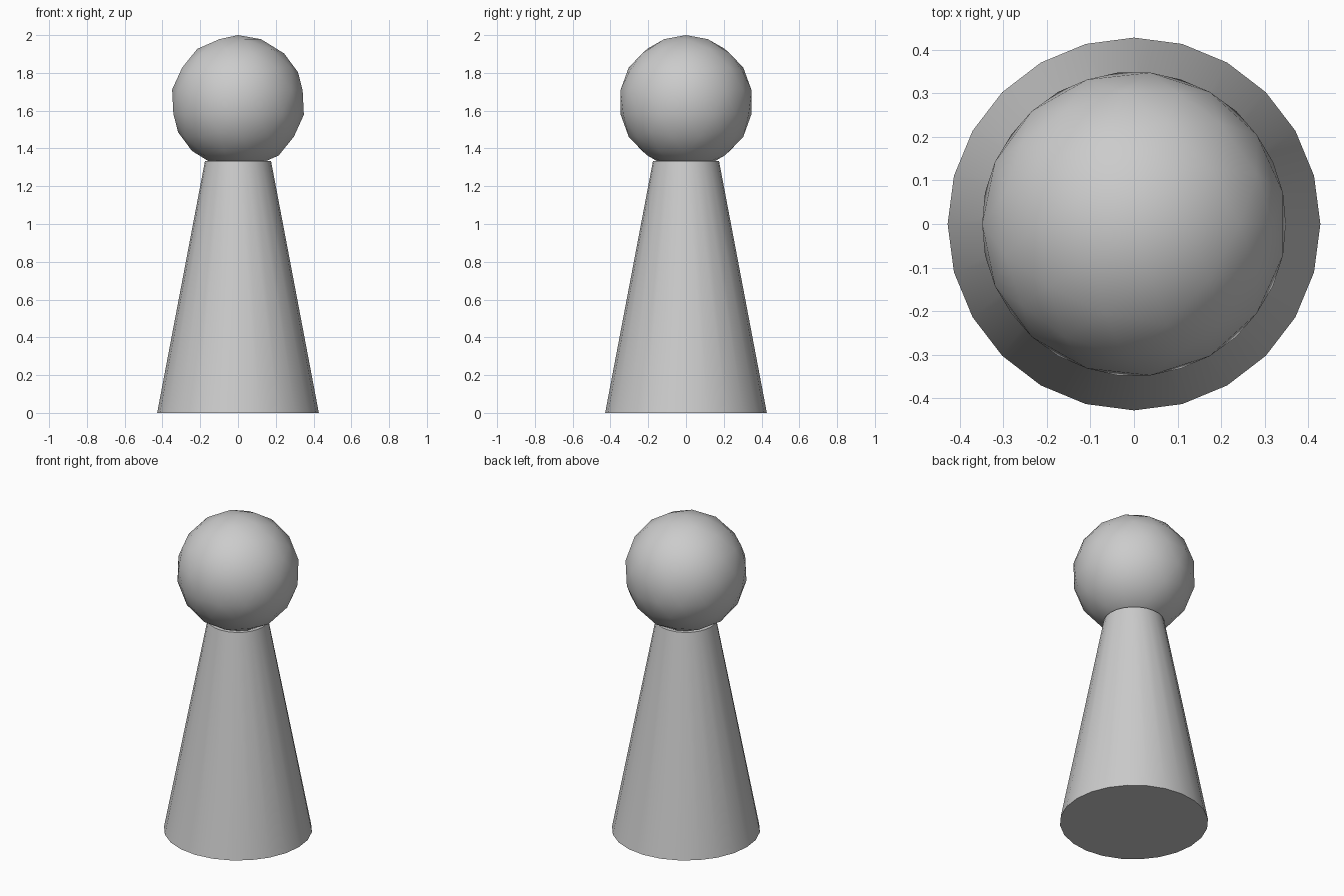
import bpy
import bmesh
import math
from mathutils import Matrix

if "Cube" in bpy.data.objects:
    bpy.data.objects.remove(bpy.data.objects["Cube"])


def add_part(name, bm):
    bmesh.ops.recalc_face_normals(bm, faces=bm.faces)
    mesh = bpy.data.meshes.new(name)
    bm.to_mesh(mesh)
    bm.free()
    obj = bpy.data.objects.new(name, mesh)
    bpy.context.collection.objects.link(obj)
    bpy.ops.object.select_all(action='DESELECT')
    obj.select_set(True)
    bpy.context.view_layer.objects.active = obj
    bpy.ops.object.shade_smooth_by_angle(angle=math.radians(35))
    return obj


# Tapered 24-sided body
BODY_HEIGHT = 1.333
bm = bmesh.new()
bmesh.ops.create_cone(bm, cap_ends=True, segments=24, radius1=0.428, radius2=0.175,
                      depth=BODY_HEIGHT, matrix=Matrix.Translation((0, 0, BODY_HEIGHT / 2)))
add_part("body", bm)

# Ball head: icosahedron with each edge split in three, pushed out to a sphere
HEAD_RADIUS = 0.355
bm = bmesh.new()
bmesh.ops.create_icosphere(bm, subdivisions=1, radius=1)
bmesh.ops.subdivide_edges(bm, edges=bm.edges[:], cuts=2, use_grid_fill=True)
for v in bm.verts:
    v.co = v.co.normalized() * HEAD_RADIUS
head = add_part("head", bm)
head.location.z = 2 - HEAD_RADIUS
